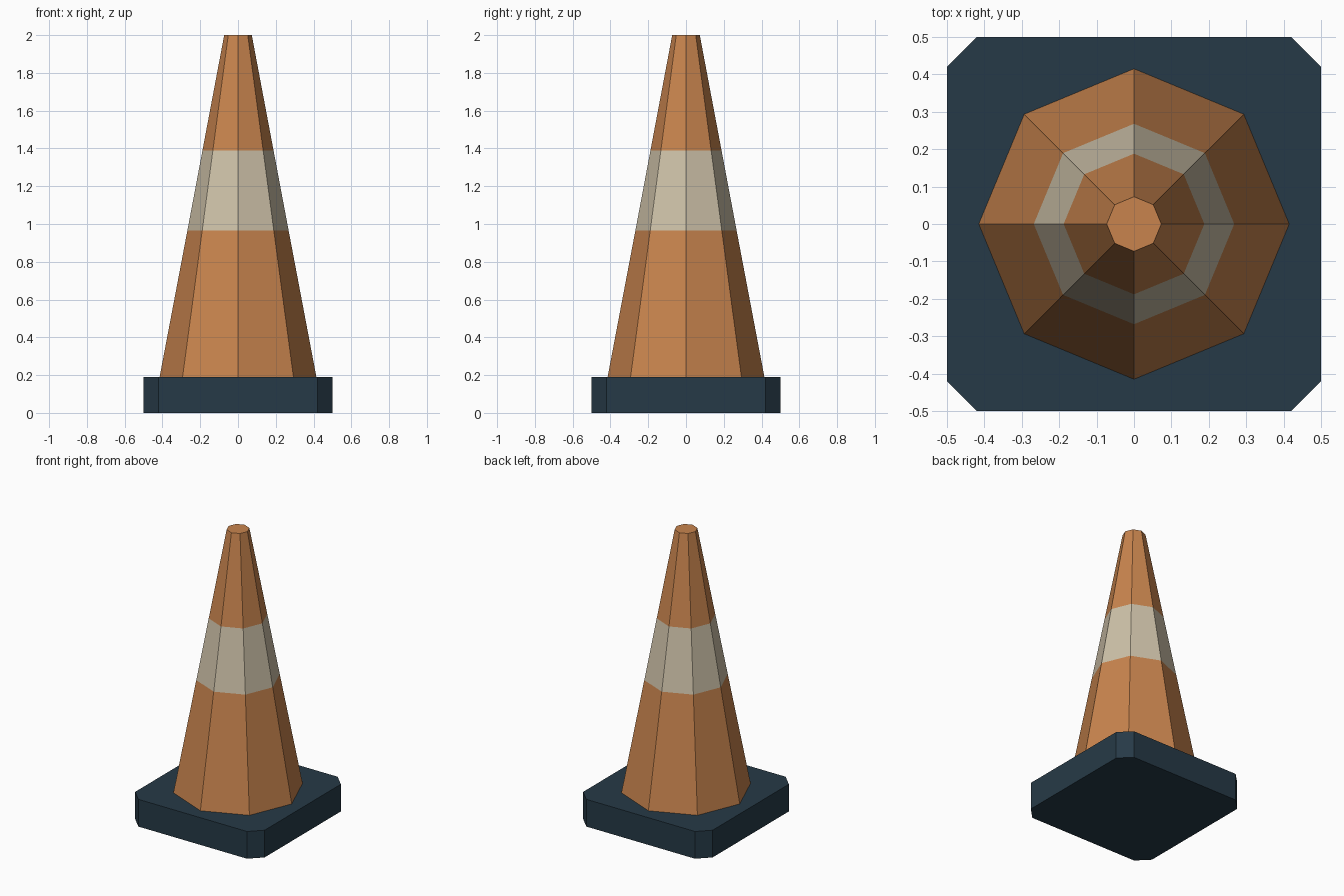
import bpy, bmesh
from math import pi, sin, cos

cube = bpy.data.objects.get("Cube")
if cube:
    bpy.data.objects.remove(cube, do_unlink=True)


def material(name, rgb):
    mat = bpy.data.materials.new(name)
    mat.use_nodes = True
    color = (*rgb, 1)
    mat.diffuse_color = color
    mat.node_tree.nodes["Principled BSDF"].inputs["Base Color"].default_value = color
    return mat


orange = material("orange", (0.578, 0.231, 0.076))
cream = material("cream", (0.610, 0.533, 0.392))
navy = material("dark_navy", (0.0194, 0.0423, 0.063))


def finish(name, bm, mats):
    bmesh.ops.recalc_face_normals(bm, faces=bm.faces)
    mesh = bpy.data.meshes.new(name)
    bm.to_mesh(mesh)
    bm.free()
    for mat in mats:
        mesh.materials.append(mat)
    obj = bpy.data.objects.new(name, mesh)
    bpy.context.collection.objects.link(obj)
    return obj


# Square foot with cut corners
HALF, CUT, FOOT = 0.5, 0.08, 0.19
bm = bmesh.new()
bmesh.ops.create_cube(bm, size=1)
bmesh.ops.scale(bm, vec=(2 * HALF, 2 * HALF, FOOT), verts=bm.verts)
bmesh.ops.translate(bm, vec=(0, 0, FOOT / 2), verts=bm.verts)
upright = [e for e in bm.edges if abs(e.verts[0].co.z - e.verts[1].co.z) > FOOT / 2]
bmesh.ops.bevel(bm, geom=upright, offset=CUT, segments=1, affect='EDGES')
finish("foot", bm, [navy])

# Eight-sided tapering cone, with a cream band between the middle rings
SIDES = 8
profile = [(0.415, FOOT), (0.268, 0.965), (0.188, 1.39), (0.073, 2.0)]
bm = bmesh.new()
rings = [[bm.verts.new((r * cos(2 * pi * i / SIDES), r * sin(2 * pi * i / SIDES), z))
          for i in range(SIDES)] for r, z in profile]
for level, (low, high) in enumerate(zip(rings, rings[1:])):
    for i in range(SIDES):
        j = (i + 1) % SIDES
        face = bm.faces.new((low[i], low[j], high[j], high[i]))
        face.material_index = 1 if level == 1 else 0
bm.faces.new(rings[-1])
bm.faces.new(rings[0][::-1])
finish("cone", bm, [orange, cream])
